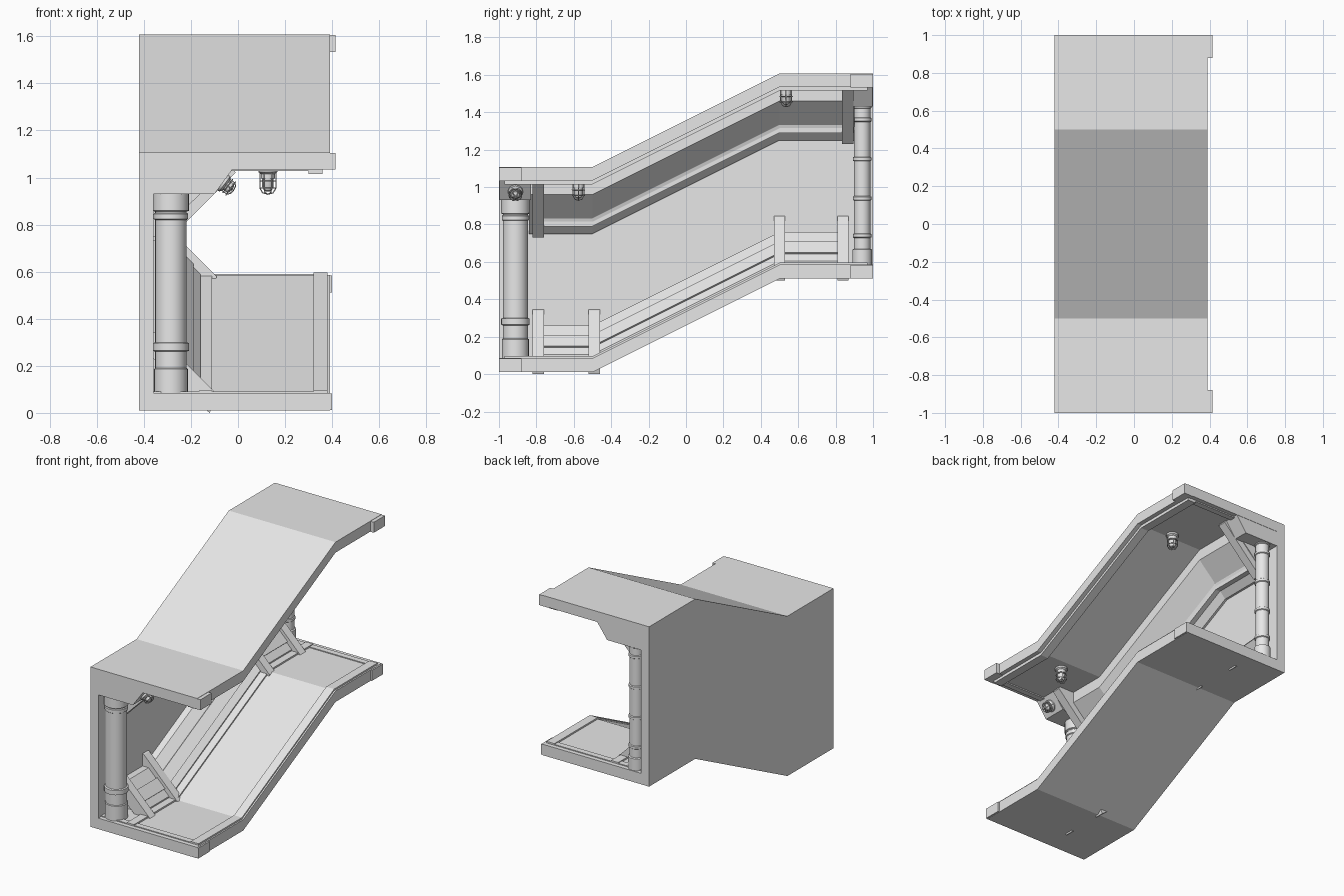
import bpy, bmesh, math
from mathutils import Matrix, Vector

if "Cube" in bpy.data.objects:
    bpy.data.objects.remove(bpy.data.objects["Cube"])

GREY = (0.8, 0.8, 0.8, 1)
mat = bpy.data.materials.new("plain grey")
mat.use_nodes = True
mat.diffuse_color = GREY
mat.node_tree.nodes["Principled BSDF"].inputs["Base Color"].default_value = GREY
mat.node_tree.nodes["Principled BSDF"].inputs["Roughness"].default_value = 0.6

RISE = 0.5      # height gained between the two landings
BEND = 0.5      # the stair slope runs from -BEND to BEND


def finish(name, bm, smooth=False):
    bmesh.ops.recalc_face_normals(bm, faces=bm.faces)
    mesh = bpy.data.meshes.new(name)
    bm.to_mesh(mesh)
    bm.free()
    mesh.materials.append(mat)
    if smooth:
        mesh.shade_smooth()
        mesh.set_sharp_from_angle(angle=math.radians(35))
    obj = bpy.data.objects.new(name, mesh)
    bpy.context.collection.objects.link(obj)
    return obj


def lift(y):
    return RISE * min(max((y + BEND) / (2 * BEND), 0), 1)


def loft(name, section, stations):
    """Carry an xz section through (y, height) stations."""
    bm = bmesh.new()
    rings = [[bm.verts.new((x, y, z + dz)) for x, z in section] for y, dz in stations]
    n = len(section)
    for a, b in zip(rings, rings[1:]):
        for i in range(n):
            j = (i + 1) % n
            bm.faces.new((a[i], a[j], b[j], b[i]))
    bm.faces.new(rings[0])
    bm.faces.new(rings[-1])
    return finish(name, bm)


def run(name, section, y0=-1, y1=1):
    """Follow the landing, slope, landing path."""
    ys = [y0] + [b for b in (-BEND, BEND) if y0 < b < y1] + [y1]
    return loft(name, section, [(y, lift(y)) for y in ys])


def straight(name, section, y0, y1, dz=0):
    return loft(name, section, [(y0, dz), (y1, dz)])


def rect(x0, x1, z0, z1):
    return [(x0, z0), (x1, z0), (x1, z1), (x0, z1)]


def lathe(name, profile, sides=24):
    """Turn (radius, height) points around the local z axis."""
    bm = bmesh.new()
    rings = []
    for r, z in profile:
        angles = [2 * math.pi * i / sides for i in range(sides)]
        rings.append([bm.verts.new((r * math.cos(a), r * math.sin(a), z)) for a in angles])
    for a, b in zip(rings, rings[1:]):
        for i in range(sides):
            j = (i + 1) % sides
            bm.faces.new((a[i], a[j], b[j], b[i]))
    bm.faces.new(rings[0])
    bm.faces.new(rings[-1])
    return finish(name, bm, True)


# Main shell: floor, roof and closed side wall
run("floor_slab", rect(-0.42, 0.39, 0.01, 0.085))
run("roof_slab", rect(-0.42, 0.39, 1.035, 1.107))
run("side_wall", rect(-0.42, -0.36, 0.01, 1.107))

# Floor and ceiling edge rails
for side, x0, x1 in (("outer", 0.32, 0.38), ("inner", -0.165, -0.11)):
    run(side + "_floor_rail", rect(x0, x1, 0.07, 0.096), -0.97, 0.97)
run("outer_ceiling_rail", rect(0.30, 0.36, 1.015, 1.05), -0.97, 0.97)

# Sloping ceiling panel with its lower rail
run("ceiling_corner_panel",
    [(-0.37, 0.75), (-0.345, 0.75), (-0.13, 0.96), (-0.13, 1.05), (-0.37, 1.05)], -0.84, 0.9)
run("ceiling_corner_rail",
    [(-0.3, 0.83), (-0.3, 0.79), (-0.265, 0.79), (-0.265, 0.815), (-0.25, 0.87)], -0.8, 0.86)

# Sloping floor panel with a raised slat
run("floor_corner_panel", [(-0.37, 0.06), (-0.16, 0.06), (-0.16, 0.105), (-0.315, 0.26), (-0.37, 0.26)],
    -0.78, 0.84)
run("floor_corner_slat", [(-0.21, 0.13), (-0.19, 0.15), (-0.25, 0.21), (-0.27, 0.19)], -0.78, 0.84)

# Slanted braces
lower_brace = [(-0.37, 0.35), (-0.35, 0.34), (-0.09, 0.08), (-0.12, 0.0), (-0.16, 0.03), (-0.37, 0.24)]
for y, dz in ((-0.79, 0), (-0.49, 0), (0.5, RISE), (0.84, RISE)):
    straight("lower_brace", lower_brace, y - 0.03, y + 0.03, dz)
upper_brace = [(-0.37, 0.81), (-0.37, 0.73), (-0.30, 0.73), (-0.01, 1.02), (-0.03, 1.06), (-0.1, 1.06)]
for y, dz in ((-0.79, 0), (0.865, RISE)):
    straight("upper_brace", upper_brace, y - 0.03, y + 0.03, dz)

# End details: corner blocks, thresholds and the headers above the columns
header = [(-0.4, 0.93), (-0.1, 0.93), (-0.02, 1.04), (-0.4, 1.04)]
for end, y0, y1, dz in (("front", -1, -0.88, 0), ("back", 0.88, 1, RISE)):
    straight(end + "_floor_block", rect(0.34, 0.4, 0.012, 0.083), y0, y1, dz)
    straight(end + "_roof_block", rect(0.34, 0.415, 1.033, 1.105), y0, y1, dz)
    edge = 0.95 * math.copysign(1, y0)
    straight(end + "_threshold", rect(-0.36, 0.38, 0.08, 0.091), edge - 0.02, edge + 0.02, dz)
    straight(end + "_ceiling_strip", rect(-0.1, 0.36, 1.027, 1.04), edge - 0.02, edge + 0.02, dz)
straight("front_header", header, -0.998, -0.83)
straight("back_header", header, 0.89, 0.998, RISE)


def column(name, y, z0, z1, radius, bands):
    """Banded round column; each band is (start, end, extra radius)."""
    profile = [(radius, z0)]
    for a, b, extra in bands:
        wide = radius + extra
        profile += [(radius, a), (wide, a + 0.004), (wide, b - 0.004), (radius, b)]
    profile.append((radius, z1))
    lathe(name, profile).location = (-0.285, y, 0)


column("front_column", -0.912, 0.08, 0.935, 0.067,
       [(0.08, 0.19, 0.005), (0.26, 0.3, 0.009), (0.82, 0.85, 0.006), (0.855, 0.935, 0.01)])
column("back_column", 0.942, 0.58, 1.46, 0.044,
       [(0.58, 0.67, 0.009)] + [(z - 0.012, z + 0.012, 0.006) for z in (0.74, 0.94, 1.15, 1.36)]
       + [(1.42, 1.46, 0.006)])


def tube(name, points, closed=False):
    curve = bpy.data.curves.new(name, "CURVE")
    curve.dimensions = "3D"
    curve.bevel_depth = 0.0025
    curve.bevel_resolution = 1
    spline = curve.splines.new("POLY")
    spline.points.add(len(points) - 1)
    for p, co in zip(spline.points, points):
        p.co = (*co, 1)
    spline.use_cyclic_u = closed
    curve.materials.append(mat)
    obj = bpy.data.objects.new(name, curve)
    bpy.context.collection.objects.link(obj)
    return obj


def lamp(location, direction, length):
    """Caged lamp: socket, glass, bars and hoops, built along local +z."""
    parts = [
        lathe("lamp_socket", [(0.04, -0.01), (0.04, 0.012), (0.03, 0.02), (0.03, 0.04 * length)], 16),
        lathe("lamp_glass", [(0.024, 0.01), (0.024, 0.075 * length), (0.016, 0.09 * length),
                             (0.004, 0.095 * length)], 16)]
    for i in range(6):
        a = i * math.pi / 3
        path = [(0.034, 0.01), (0.034, 0.08 * length), (0.022, 0.1 * length), (0.0, 0.106 * length)]
        parts.append(tube("lamp_bar", [(r * math.cos(a), r * math.sin(a), z) for r, z in path]))
    for h in (0.05, 0.08):
        ring = [i * math.pi / 8 for i in range(16)]
        parts.append(tube("lamp_hoop", [(0.034 * math.cos(a), 0.034 * math.sin(a), h * length)
                                        for a in ring], True))
    turn = Vector(direction).to_track_quat("Z", "Y").to_matrix().to_4x4()
    for part in parts:
        part.matrix_world = Matrix.Translation(location) @ turn


# Two ceiling lamps and a short one on the front header
lamp((0.127, -0.575, 1.035), (0, 0, -1), 1.0)
lamp((0.127, 0.535, 1.535), (0, 0, -1), 1.0)
lamp((-0.066, -0.912, 0.98), (0.8, 0, -0.6), 0.55)
